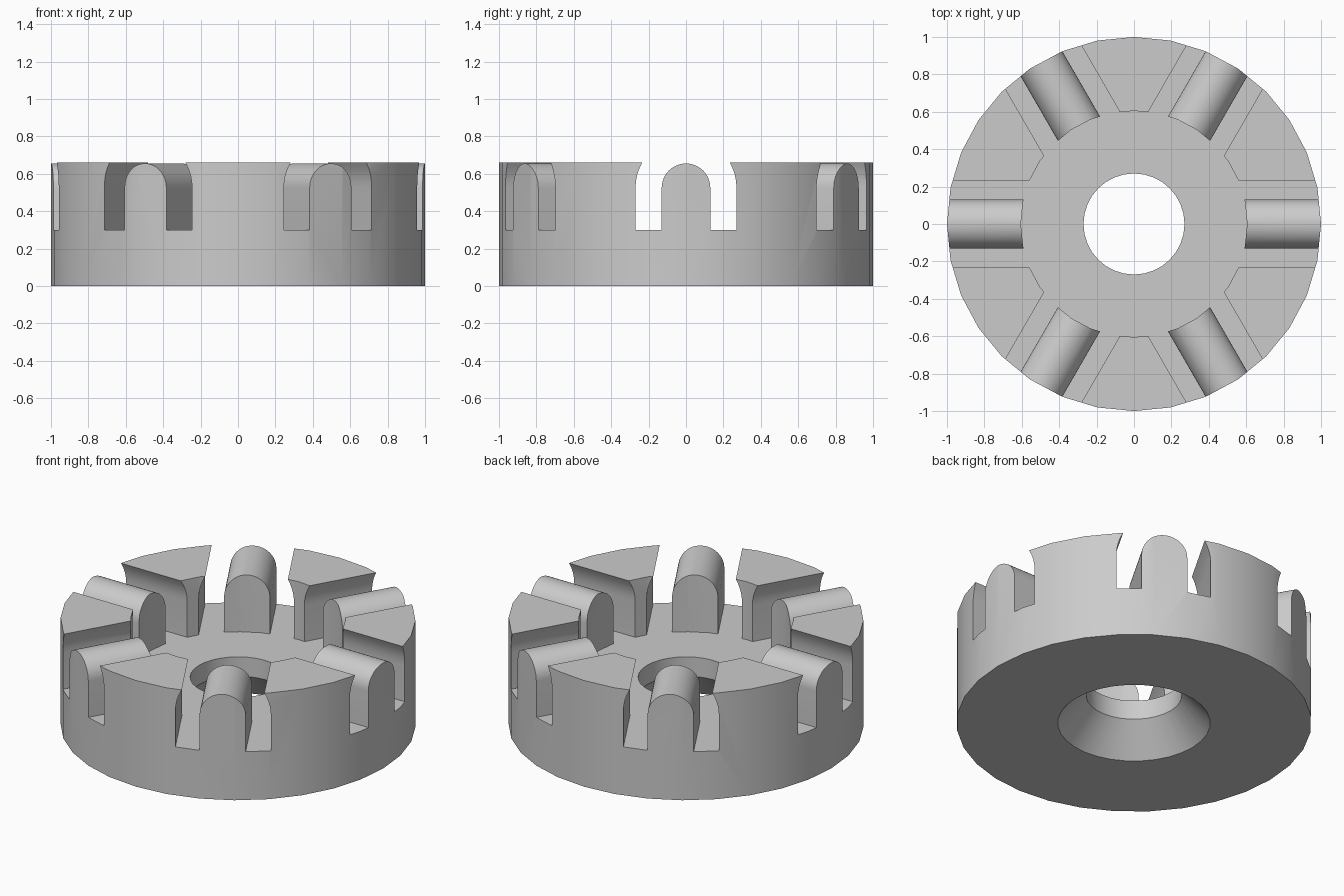
import bpy
import bmesh
from math import cos, sin, pi, radians
from mathutils import Matrix, Vector

cube = bpy.data.objects.get("Cube")
if cube:
    bpy.data.objects.remove(cube, do_unlink=True)

TOP, FLOOR = 0.66, 0.30
SPRING = 0.525            # height where the arches start to curve
ROLLER, SLOT = 0.13, 0.27  # inner and outer arch radii
ARMS = 6


def material(name, value):
    mat = bpy.data.materials.new(name)
    mat.use_nodes = True
    colour = (value, value, value, 1)
    mat.diffuse_color = colour
    mat.node_tree.nodes["Principled BSDF"].inputs["Base Color"].default_value = colour
    return mat


def finish(bm, name, mat):
    bmesh.ops.recalc_face_normals(bm, faces=bm.faces)
    mesh = bpy.data.meshes.new(name)
    bm.to_mesh(mesh)
    bm.free()
    obj = bpy.data.objects.new(name, mesh)
    bpy.context.collection.objects.link(obj)
    mesh.materials.append(mat)
    return obj


def lathe(name, profile, sides, mat):
    bm = bmesh.new()
    rings = []
    for r, z in profile:
        rings.append([bm.verts.new((r * cos(2 * pi * i / sides), r * sin(2 * pi * i / sides), z))
                      for i in range(sides)])
    for a, b in zip(rings, rings[1:] + rings[:1]):
        for i in range(sides):
            j = (i + 1) % sides
            bm.faces.new((a[i], a[j], b[j], b[i]))
    return finish(bm, name, mat)


def arch(radius, steps=24):
    curve = [(radius * cos(pi * i / steps), SPRING + radius * sin(pi * i / steps))
             for i in range(steps + 1)]
    return [(radius, FLOOR)] + curve + [(-radius, FLOOR)]


grey = material("plain grey", 0.6)

# Cup-shaped ring with a countersunk centre hole
body = lathe("slotted_ring",
             [(0.43, 0), (1, 0), (1, TOP), (0.605, TOP), (0.605, FLOOR), (0.27, FLOOR), (0.27, 0.18)],
             32, grey)

# Arched cutters, which leave a rounded bar in the middle of each slot
bm = bmesh.new()
outline = arch(SLOT) + arch(ROLLER)[::-1]
for k in range(ARMS):
    turn = Matrix.Rotation(2 * pi * k / ARMS, 3, "Z")
    inner, outer = ([bm.verts.new(turn @ Vector((x, y, z))) for y, z in outline] for x in (0.5, 1.1))
    bm.faces.new(inner)
    bm.faces.new(outer)
    for i in range(len(outline)):
        j = (i + 1) % len(outline)
        bm.faces.new((inner[i], inner[j], outer[j], outer[i]))
cutter = finish(bm, "slot_cutter", grey)

cut = body.modifiers.new("slots", "BOOLEAN")
cut.operation = "DIFFERENCE"
cut.solver = "EXACT"
cut.object = cutter

# Apply the cut and smooth the round surfaces
bpy.ops.object.select_all(action="DESELECT")
body.select_set(True)
bpy.context.view_layer.objects.active = body
bpy.ops.object.modifier_apply(modifier=cut.name)
bpy.data.objects.remove(cutter, do_unlink=True)
bpy.ops.object.shade_smooth_by_angle(angle=radians(30))
